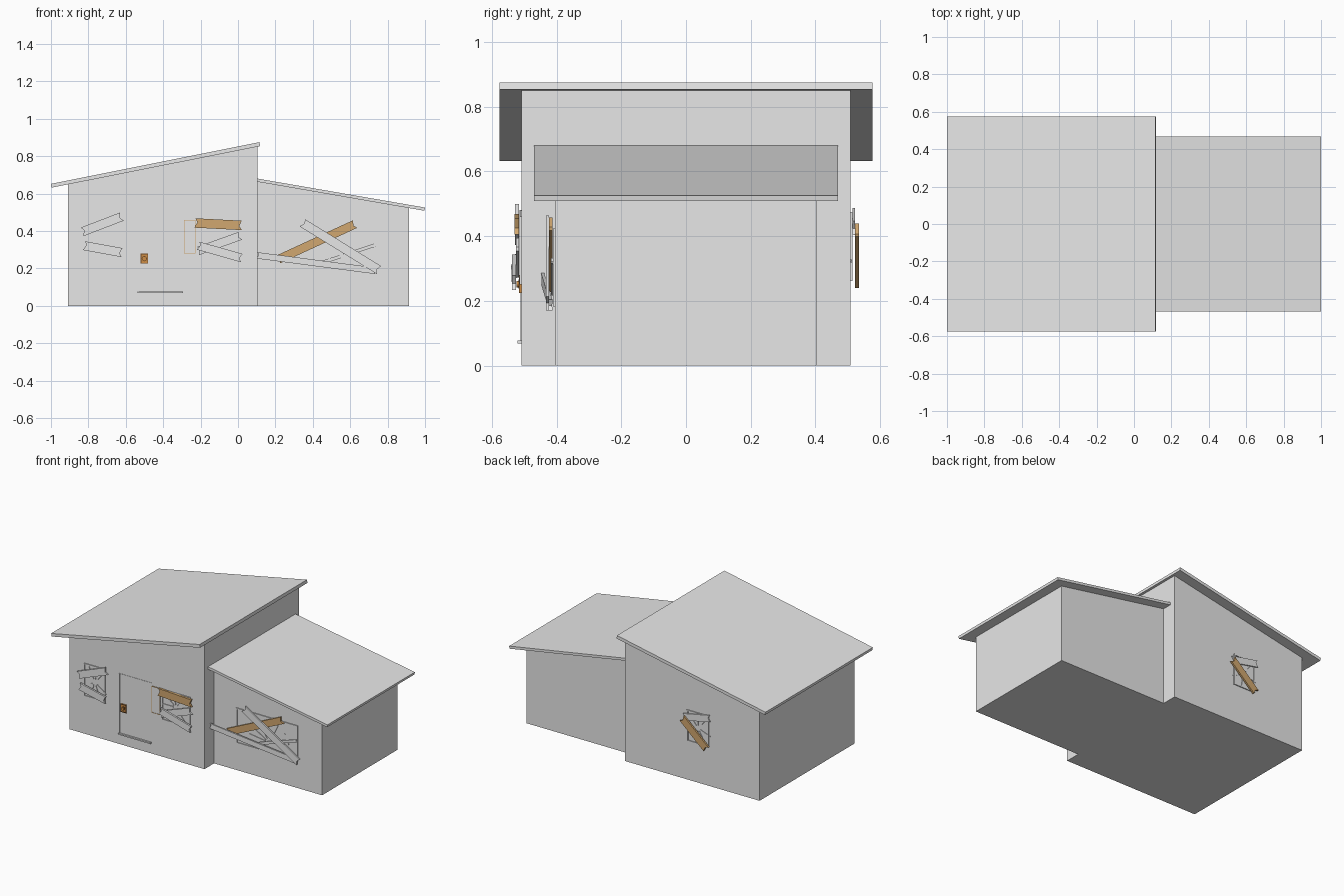
import bpy, bmesh, math
from mathutils import Vector

cube = bpy.data.objects.get("Cube")
if cube:
    bpy.data.objects.remove(cube, do_unlink=True)


def material(name, rgb):
    m = bpy.data.materials.new(name)
    m.use_nodes = True
    m.diffuse_color = (*rgb, 1)
    m.node_tree.nodes["Principled BSDF"].inputs["Base Color"].default_value = (*rgb, 1)
    return m


GREY = material("plain grey", (0.8, 0.8, 0.8))
WOOD = material("brown wood", (0.64, 0.39, 0.16))
BRASS = material("orange brass", (0.62, 0.27, 0.06))
DARK = material("dark brown", (0.16, 0.07, 0.02))


def prism(name, profile, y0, y1, mat, lift=None):
    """Extrude an x-z outline from y0 to y1; lift(x) slides points along y."""
    bm = bmesh.new()
    rings = []
    for y in (y0, y1):
        rings.append([bm.verts.new((x, y + (lift(x) if lift else 0), z))
                      for x, z in profile])
    a, b = rings
    n = len(profile)
    bm.faces.new(a)
    bm.faces.new(b[::-1])
    for i in range(n):
        j = (i + 1) % n
        bm.faces.new((a[j], a[i], b[i], b[j]))
    bmesh.ops.recalc_face_normals(bm, faces=bm.faces[:])
    mesh = bpy.data.meshes.new(name)
    bm.to_mesh(mesh)
    bm.free()
    mesh.materials.append(mat)
    obj = bpy.data.objects.new(name, mesh)
    bpy.context.collection.objects.link(obj)
    return obj


def rect(name, x0, x1, z0, z1, y0, y1, mat=GREY):
    return prism(name, [(x0, z0), (x1, z0), (x1, z1), (x0, z1)], y0, y1, mat)


def plank(name, p0, p1, width, y0, y1, mat=GREY, lift=None, ragged=True):
    """Board between two x-z points, with splintered ends."""
    p0, p1 = Vector(p0), Vector(p1)
    u = (p1 - p0).normalized()
    v = Vector((-u.y, u.x))
    length, h = (p1 - p0).length, width / 2
    n = 0.3 * width if ragged else 0
    pts = [(0, -h), (length, -h), (length - n, -0.2 * h),
           (length - 0.3 * n, h), (0.2 * n, h), (n, 0.2 * h)]
    return prism(name, [tuple(p0 + u * s + v * t) for s, t in pts], y0, y1, mat, lift)


def frame(name, x0, x1, z0, z1, wall, out, t=0.008, mat=GREY):
    """Four thin bars around an opening."""
    y1 = wall + out
    rect(name + "_left", x0, x0 + t, z0, z1, wall, y1, mat)
    rect(name + "_right", x1 - t, x1, z0, z1, wall, y1, mat)
    rect(name + "_bottom", x0 + t, x1 - t, z0, z0 + t, wall, y1, mat)
    rect(name + "_top", x0 + t, x1 - t, z1 - t, z1, wall, y1, mat)


def cracks(name, cx, cz, r, wall, out, angles):
    """Thin shards spreading from the middle of a broken window."""
    for i, a in enumerate(angles):
        a = math.radians(a)
        d = Vector((math.cos(a), math.sin(a)))
        c = Vector((cx, cz))
        plank(f"{name}_{i + 1}", c + d * r * 0.2, c + d * r, 0.007,
              wall, wall + out, ragged=False)


# Walls of the tall house and the low annex
def main_top(x):
    return 0.652 + (x + 1) * 0.2


def annex_top(x):
    return 0.681 - (x - 0.1) * 0.173


prism("main_walls", [(-0.908, 0), (0.104, 0), (0.104, main_top(0.104) - 0.02),
                     (-0.908, main_top(-0.908) - 0.02)], -0.508, 0.508, GREY)
prism("annex_walls", [(0.1, 0), (0.915, 0), (0.915, annex_top(0.915) - 0.015),
                      (0.1, annex_top(0.1) - 0.015)], -0.405, 0.405, GREY)

# Sloping slab roofs
prism("main_roof", [(-0.996, main_top(-1) - 0.02), (0.118, main_top(0.118) - 0.022),
                    (0.115, main_top(0.115)), (-1, main_top(-1))], -0.576, 0.576, GREY)
prism("annex_roof", [(0.1, annex_top(0.1) - 0.017), (0.997, annex_top(1) - 0.017),
                     (1, annex_top(1)), (0.1, annex_top(0.1))], -0.469, 0.469, GREY)

FRONT, ANNEX, BACK = -0.508, -0.405, 0.508

# Door outline, step and handle
rect("door_side", -0.538, -0.532, 0.07, 0.48, FRONT, FRONT - 0.004)
rect("door_step", -0.538, -0.295, 0.068, 0.077, FRONT, FRONT - 0.012)
rect("door_top", -0.538, -0.295, 0.477, 0.48, FRONT, FRONT - 0.002)
rect("handle_plate", -0.522, -0.48, 0.225, 0.28, FRONT, FRONT - 0.006, BRASS)
frame("handle_rim", -0.522, -0.48, 0.225, 0.28, FRONT - 0.006, -0.002, 0.005, DARK)
for part, r, y0, y1, m in (("handle_ring", 0.014, 0.006, 0.009, DARK),
                           ("handle_knob", 0.010, 0.009, 0.016, BRASS)):
    prism(part, [(-0.501 + r * math.cos(k * math.pi / 6),
                  0.252 + r * math.sin(k * math.pi / 6)) for k in range(12)],
          FRONT - y0, FRONT - y1, m)

# Narrow panel with a wooden rim beside the door
rect("side_panel", -0.29, -0.228, 0.28, 0.46, FRONT, FRONT - 0.003)
frame("side_panel_rim", -0.29, -0.228, 0.28, 0.46, FRONT, -0.005, 0.003, WOOD)

# Left front window
frame("left_window_frame", -0.80, -0.64, 0.255, 0.48, FRONT, -0.006)
cracks("left_window_crack", -0.72, 0.37, 0.105, FRONT, -0.004, (50, 80, 115, 215, 250, 290, 325))
plank("left_window_board_upper", (-0.835, 0.395), (-0.618, 0.478), 0.048, FRONT - 0.008, FRONT - 0.02)
plank("left_window_board_lower", (-0.825, 0.322), (-0.618, 0.284), 0.048, FRONT - 0.008, FRONT - 0.02,
      lift=lambda x: -0.06 * (x + 0.825))

# Middle front window
frame("middle_window_frame", -0.215, 0.0, 0.25, 0.46, FRONT, -0.006)
cracks("middle_window_crack", -0.11, 0.36, 0.10, FRONT, -0.004, (60, 100, 140, 180, 225, 270, 310))
plank("middle_window_wood_board", (-0.232, 0.443), (0.022, 0.43), 0.05, FRONT - 0.008, FRONT - 0.022, WOOD)
plank("middle_window_board_rising", (-0.215, 0.293), (0.015, 0.375), 0.045, FRONT - 0.008, FRONT - 0.018)
plank("middle_window_board_falling", (-0.215, 0.322), (0.022, 0.255), 0.045, FRONT - 0.018, FRONT - 0.03)

# Annex window
frame("annex_window_frame", 0.272, 0.735, 0.183, 0.424, ANNEX, -0.006)
cracks("annex_window_crack", 0.52, 0.25, 0.15, ANNEX, -0.004, (12, 38, 65, 95, 125, 150, 172))
plank("annex_wood_board", (0.215, 0.248), (0.628, 0.438), 0.046, ANNEX - 0.007, ANNEX - 0.018, WOOD)
plank("annex_board_falling", (0.342, 0.445), (0.756, 0.19), 0.048, ANNEX - 0.018, ANNEX - 0.028)
plank("annex_board_loose", (0.10, 0.27), (0.735, 0.187), 0.034, ANNEX - 0.008, ANNEX - 0.018,
      lift=lambda x: -0.04 * max(0, 0.735 - x))
plank("annex_splinter", (0.43, 0.225), (0.733, 0.325), 0.018, ANNEX - 0.006, ANNEX - 0.012)

# Back window
frame("back_window_frame", -0.53, -0.365, 0.262, 0.475, BACK, 0.006)
cracks("back_window_crack", -0.445, 0.37, 0.10, BACK, 0.004, (50, 90, 130, 200, 240, 280, 330))
plank("back_board_upper", (-0.345, 0.425), (-0.545, 0.465), 0.045, BACK + 0.007, BACK + 0.015)
plank("back_wood_board", (-0.34, 0.42), (-0.525, 0.255), 0.05, BACK + 0.014, BACK + 0.026, WOOD)
